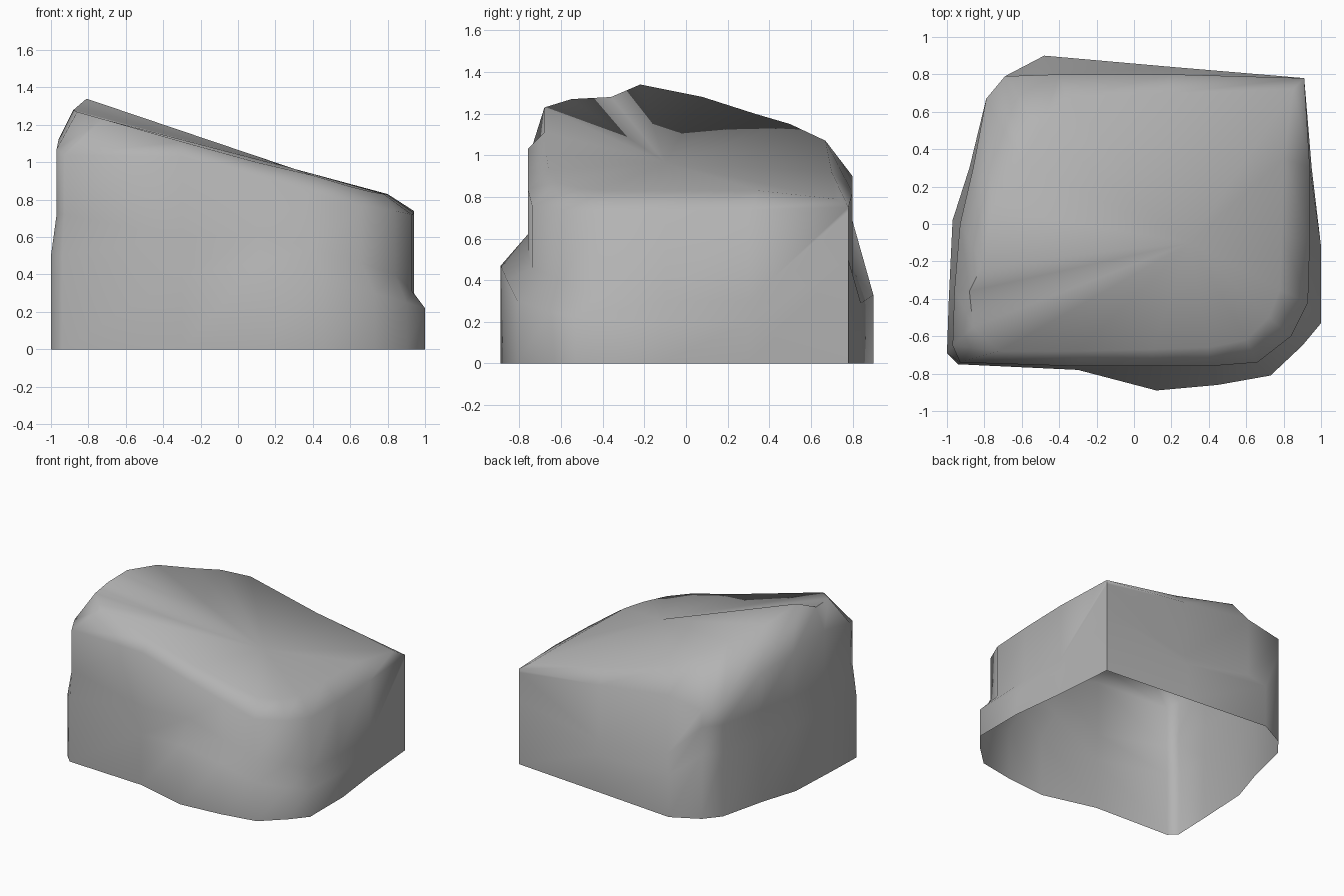
import bpy
import bmesh
import math

default_cube = bpy.data.objects.get("Cube")
if default_cube:
    bpy.data.objects.remove(default_cube, do_unlink=True)


def make_material(name, colour):
    material = bpy.data.materials.new(name)
    material.use_nodes = True
    material.diffuse_color = colour
    material.node_tree.nodes["Principled BSDF"].inputs["Base Color"].default_value = colour
    return material


# Ground outline, anticlockwise from the front corner on the -x side (x, y)
foot = [
    (-.94, -.75), (-.3, -.78), (.12, -.89), (.45, -.86), (.73, -.81), (.9, -.65),
    (1, -.53), (1, -.12), (.95, .3), (.91, .78), (.2, .84), (-.48, .9),
    (-.69, .79), (-.79, .67), (-.88, .3), (-.97, .02), (-.99, -.4), (-1, -.69),
]

# Upper wall edge, where the sides begin to round over (x, y, z)
shoulder = [
    (-.93, -.74, 1.04), (-.3, -.76, 1.03), (.1, -.76, .92), (.4, -.76, .84),
    (.66, -.74, .76), (.84, -.6, .74), (.93, -.42, .72), (.94, -.1, .73),
    (.94, .3, .74), (.91, .78, .75), (.2, .8, .82), (-.4, .8, .9),
    (-.69, .79, .85), (-.79, .67, .88), (-.86, .3, 1), (-.93, 0, 1.06),
    (-.96, -.35, 1.12), (-.97, -.65, 1.07),
]

# Edge of the sloping top (x, y, z)
rim = [
    (-.72, -.68, 1.23), (-.3, -.68, 1.11), (.1, -.67, 1), (.4, -.66, .93),
    (.6, -.62, .87), (.72, -.5, .84), (.78, -.35, .83), (.79, -.05, .83),
    (.8, .35, .83), (.85, .72, .79), (.2, .7, .92), (-.36, .67, 1.07),
    (-.5, .5, 1.15), (-.6, .33, 1.2), (-.76, .08, 1.28), (-.81, -.22, 1.34),
    (-.88, -.36, 1.28), (-.86, -.55, 1.27),
]

# Heights of the projecting ledges: column -> (outer edge, inner edge)
ledges = {1: (.4, .6), 2: (.47, .62), 3: (.4, .54), 4: (.3, .46), 5: (.25, .4),
          6: (.22, .31), 7: (.2, .3), 8: (.2, .3), 10: (.29, .38), 11: (.33, .44)}


def build_rock():
    bm = bmesh.new()
    rings = [[] for level in range(5)]
    for column, (ground, wall, top) in enumerate(zip(foot, shoulder, rim)):
        outer, inner = ledges.get(column, (.5, .72))
        points = [
            (*ground, 0),
            (*ground, outer),
            (wall[0], wall[1], inner),
            wall,
            top,
        ]
        for ring, point in zip(rings, points):
            ring.append(bm.verts.new(point))

    # Walls, with the underside left open
    count = len(foot)
    for lower, upper in zip(rings, rings[1:]):
        for i in range(count):
            j = (i + 1) % count
            bm.faces.new((lower[i], lower[j], upper[j], upper[i]))

    # Sloping top, with a ridge running towards the high side
    crown = bm.verts.new((.3, -.1, .965))
    for i in range(count):
        bm.faces.new((rings[-1][i], rings[-1][(i + 1) % count], crown))

    bm.normal_update()
    mesh = bpy.data.meshes.new("rock")
    bm.to_mesh(mesh)
    bm.free()
    mesh.materials.append(make_material("stone grey", (.45, .45, .45, 1)))
    rock = bpy.data.objects.new("rock", mesh)
    bpy.context.collection.objects.link(rock)
    return rock


rock = build_rock()
bpy.ops.object.select_all(action="DESELECT")
rock.select_set(True)
bpy.context.view_layer.objects.active = rock
bpy.ops.object.shade_smooth_by_angle(angle=math.radians(75))
